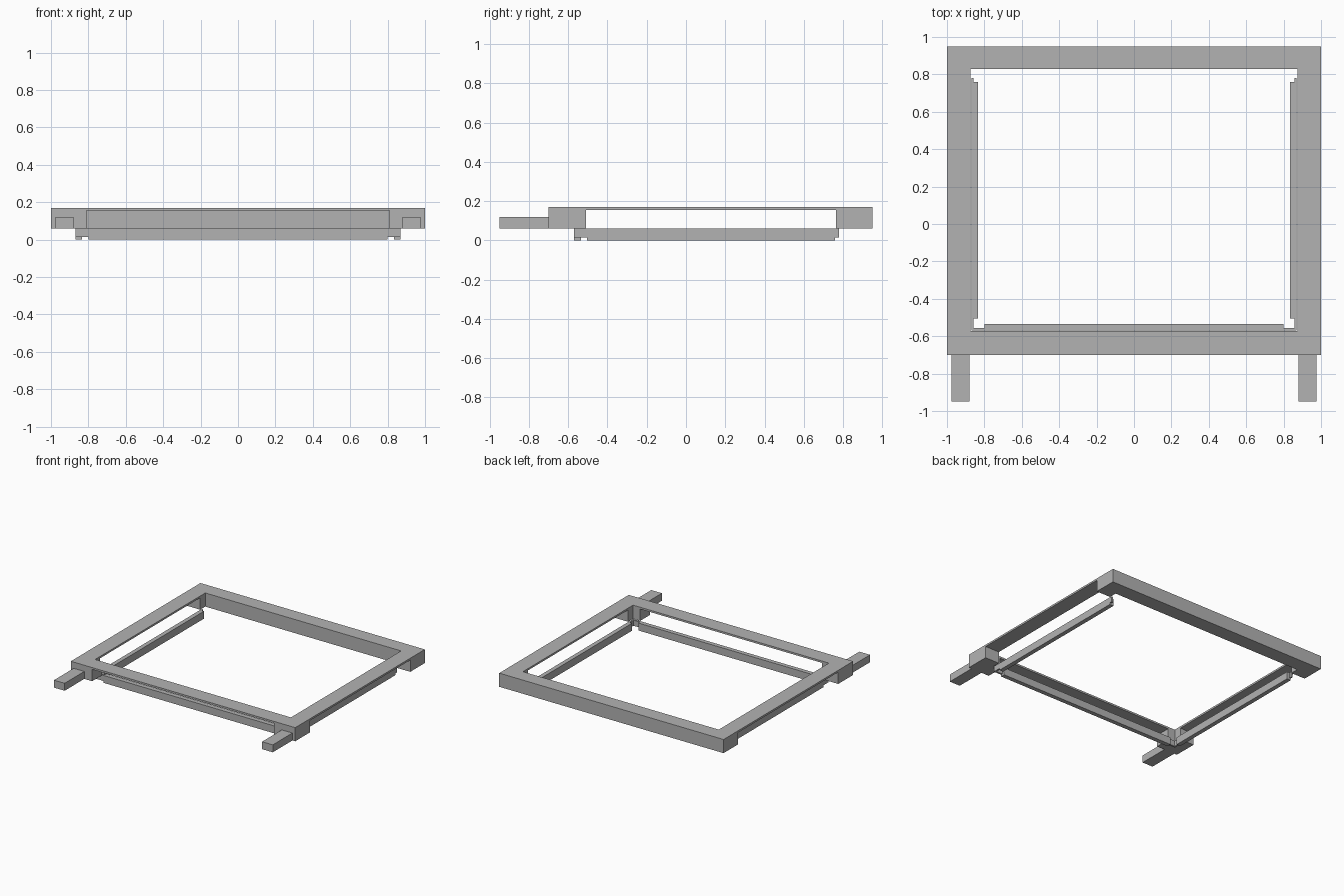
import bpy, bmesh

cube = bpy.data.objects.get("Cube")
if cube:
    bpy.data.objects.remove(cube, do_unlink=True)

grey = bpy.data.materials.new("plain grey")
grey.use_nodes = True
colour = (0.45, 0.45, 0.45, 1)
grey.diffuse_color = colour
grey.node_tree.nodes["Principled BSDF"].inputs["Base Color"].default_value = colour


def boxes(name, *spans):
    """One object made of boxes, each given as (x range, y range, z range)."""
    bm = bmesh.new()
    for span in spans:
        verts = bmesh.ops.create_cube(bm, size=1)["verts"]
        for v in verts:
            for axis, (low, high) in enumerate(span):
                v.co[axis] = high if v.co[axis] > 0 else low
    mesh = bpy.data.meshes.new(name)
    bm.to_mesh(mesh)
    bm.free()
    mesh.materials.append(grey)
    obj = bpy.data.objects.new(name, mesh)
    bpy.context.collection.objects.link(obj)
    return obj


def carve(obj, cutters):
    """Cut the boxes out of the object and keep the plain mesh."""
    for cutter in cutters:
        cutter.hide_render = True
        mod = obj.modifiers.new("cut", 'BOOLEAN')
        mod.operation, mod.solver, mod.object = 'DIFFERENCE', 'EXACT', cutter
    graph = bpy.context.evaluated_depsgraph_get()
    mesh = bpy.data.meshes.new_from_object(obj.evaluated_get(graph))
    obj.modifiers.clear()
    obj.data = mesh
    for cutter in cutters:
        bpy.data.objects.remove(cutter, do_unlink=True)


# Square frame: solid back beam, thin top strips and corner posts elsewhere
BASE, TOP, STRIP = 0.06, 0.17, 0.155
frame = boxes("frame", ((-1, 1), (-0.7, 0.95), (BASE, TOP)))
carve(frame, [
    boxes("opening", ((-0.873, 0.873), (-0.573, 0.83), (-0.1, 0.3))),
    boxes("side_slots", ((-1.1, 1.1), (-0.51, 0.765), (-0.1, STRIP))),
    boxes("front_slot", ((-0.81, 0.81), (-0.8, -0.4), (-0.1, STRIP))),
])


def mirrored(x0, x1, side):
    return tuple(sorted((x0 * side, x1 * side)))


for side, label in ((1, "left"), (-1, "right")):
    # Arms reaching forward from the front corners
    boxes(label + "_arm",
          (mirrored(0.88, 0.975, side), (-0.95, -0.7), (BASE, 0.12)))
    # Side rails hanging inside the opening, with thin end tabs
    outer = mirrored(0.857, 0.87, side)
    boxes(label + "_rail",
          (mirrored(0.835, 0.87, side), (-0.505, 0.76), (0, BASE)),
          (outer, (-0.57, -0.505), (0.015, BASE)),
          (outer, (0.76, 0.78), (0.015, BASE)))

# Front rail with its thin end tabs
boxes("front_rail",
      ((-0.8, 0.8), (-0.57, -0.535), (0, BASE)),
      ((0.8, 0.857), (-0.57, -0.555), (0.015, BASE)),
      ((-0.857, -0.8), (-0.57, -0.555), (0.015, BASE)))
